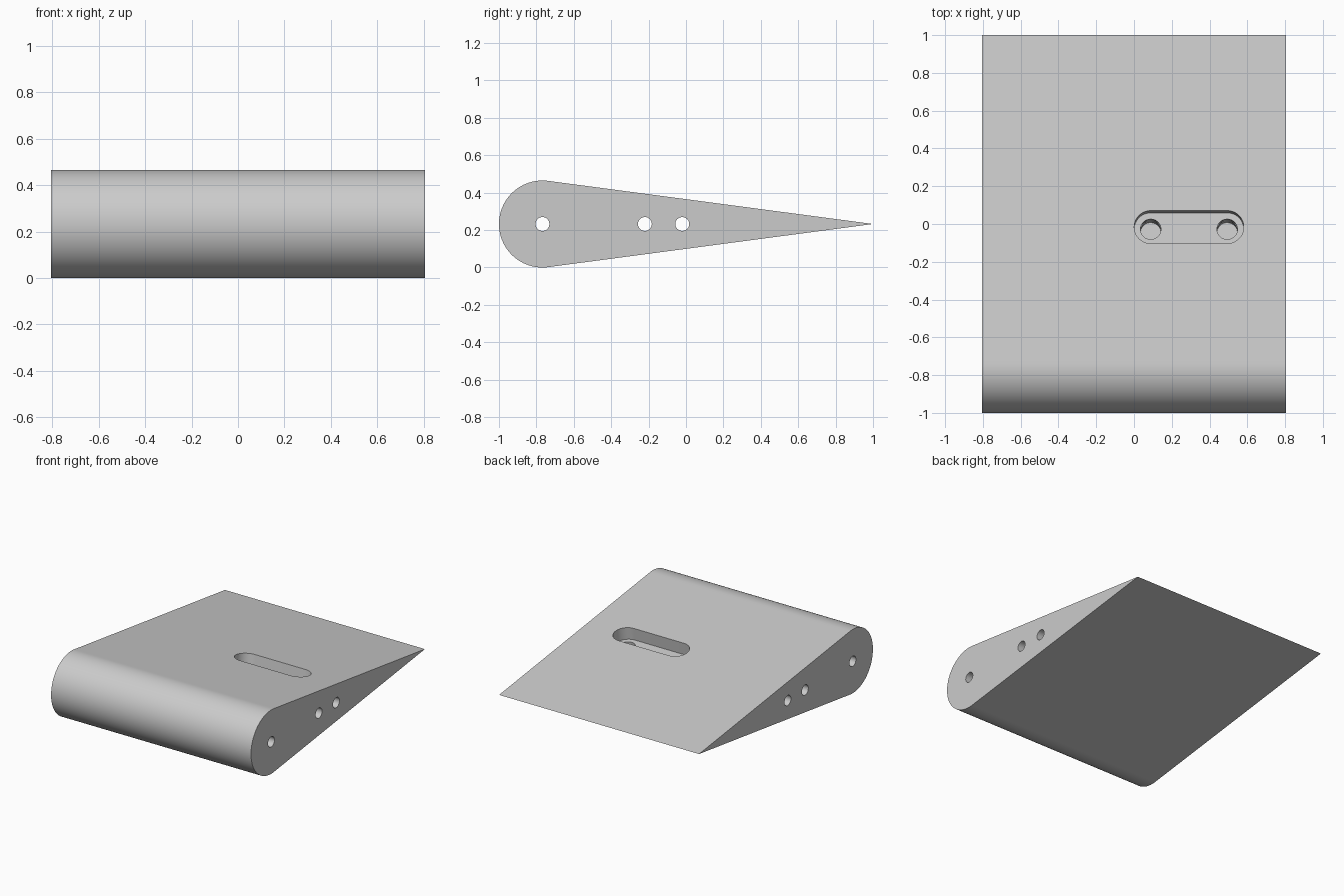
import bpy, bmesh, math
from mathutils import Matrix, Vector

cube = bpy.data.objects.get("Cube")
if cube:
    bpy.data.objects.remove(cube)

NOSE_Y, MID_Z, NOSE_R = -0.7675, 0.2325, 0.2325
TAIL_Y, HALF_W, NOSE_HALF_W = 1.0, 0.805, 0.765
SLOPE = math.asin(NOSE_R / (TAIL_Y - NOSE_Y))   # tilt of the flat skins

grey = bpy.data.materials.new("light_grey")
grey.use_nodes = True
colour = (0.6, 0.6, 0.6, 1)
grey.diffuse_color = colour
grey.node_tree.nodes["Principled BSDF"].inputs["Base Color"].default_value = colour

# Local x, y, z of side outlines become world y, z, x
SIDE = Matrix(((0, 0, 1, 0), (1, 0, 0, 0), (0, 1, 0, 0), (0, 0, 0, 1)))


def arc(cx, cy, r, start, end, steps):
    """Points along an arc, both ends included."""
    angles = [start + (end - start) * i / steps for i in range(steps + 1)]
    return [(cx + r * math.cos(a), cy + r * math.sin(a)) for a in angles]


def circle(cx, cy, r, steps=48):
    return arc(cx, cy, r, 0, math.tau, steps)[:-1]


def prism(name, outline, low, high, matrix):
    """Extrude a closed outline from low to high, then place it."""
    bm = bmesh.new()
    face = bm.faces.new([bm.verts.new((x, y, low)) for x, y in outline])
    grown = bmesh.ops.extrude_face_region(bm, geom=[face])["geom"]
    top = [v for v in grown if isinstance(v, bmesh.types.BMVert)]
    bmesh.ops.translate(bm, verts=top, vec=(0, 0, high - low))
    bm.transform(matrix)
    bmesh.ops.recalc_face_normals(bm, faces=bm.faces)
    mesh = bpy.data.meshes.new(name)
    bm.to_mesh(mesh)
    bm.free()
    mesh.materials.append(grey)
    obj = bpy.data.objects.new(name, mesh)
    bpy.context.collection.objects.link(obj)
    return obj


def cut(target, cutter):
    """Subtract the cutter and discard it."""
    cutter.hide_render = True
    mod = target.modifiers.new("cut", 'BOOLEAN')
    mod.operation, mod.solver, mod.object = 'DIFFERENCE', 'EXACT', cutter
    bpy.context.view_layer.objects.active = target
    bpy.ops.object.modifier_apply(modifier=mod.name)
    bpy.data.objects.remove(cutter)


# Teardrop body: round nose with tangent skins meeting at the tail
tangent = math.pi / 2 - SLOPE
profile = arc(NOSE_Y, MID_Z, NOSE_R, tangent, math.tau - tangent, 72)
body = prism("tapered_flap", profile + [(TAIL_Y, MID_Z)], -HALF_W, HALF_W, SIDE)

# Narrower nose: round step at each end
for side in (-1, 1):
    ends = sorted((side * NOSE_HALF_W, side))
    cut(body, prism("nose_step_cutter", circle(NOSE_Y, MID_Z, 0.235, 96), *ends, SIDE))

# Hinge hole and two cross holes through the whole width
for y in (NOSE_Y, -0.22, -0.02):
    cut(body, prism("cross_hole_cutter", circle(y, MID_Z, 0.037), -1, 1, SIDE))

# Slot sunk square to the upper skin, with two round pockets in its floor
slot_y, slot_r, left, right = -0.016, 0.0875, 0.0885, 0.4935
skin_z = MID_Z + (TAIL_Y - slot_y) * math.tan(SLOPE)
tilted = Matrix.Translation(Vector((0, slot_y, skin_z))) @ Matrix.Rotation(-SLOPE, 4, 'X')
slot = (arc(right, 0, slot_r, -math.pi / 2, math.pi / 2, 24)
        + arc(left, 0, slot_r, math.pi / 2, math.pi * 1.5, 24))
cut(body, prism("slot_cutter", slot, -0.09, 0.1, tilted))
for x in (left, right):
    cut(body, prism("pocket_cutter", circle(x, 0, 0.054), -0.23, 0.05, tilted))

# Smooth curves, crisp edges
bpy.ops.object.select_all(action='DESELECT')
body.select_set(True)
bpy.context.view_layer.objects.active = body
bpy.ops.object.shade_smooth_by_angle(angle=math.radians(30))
